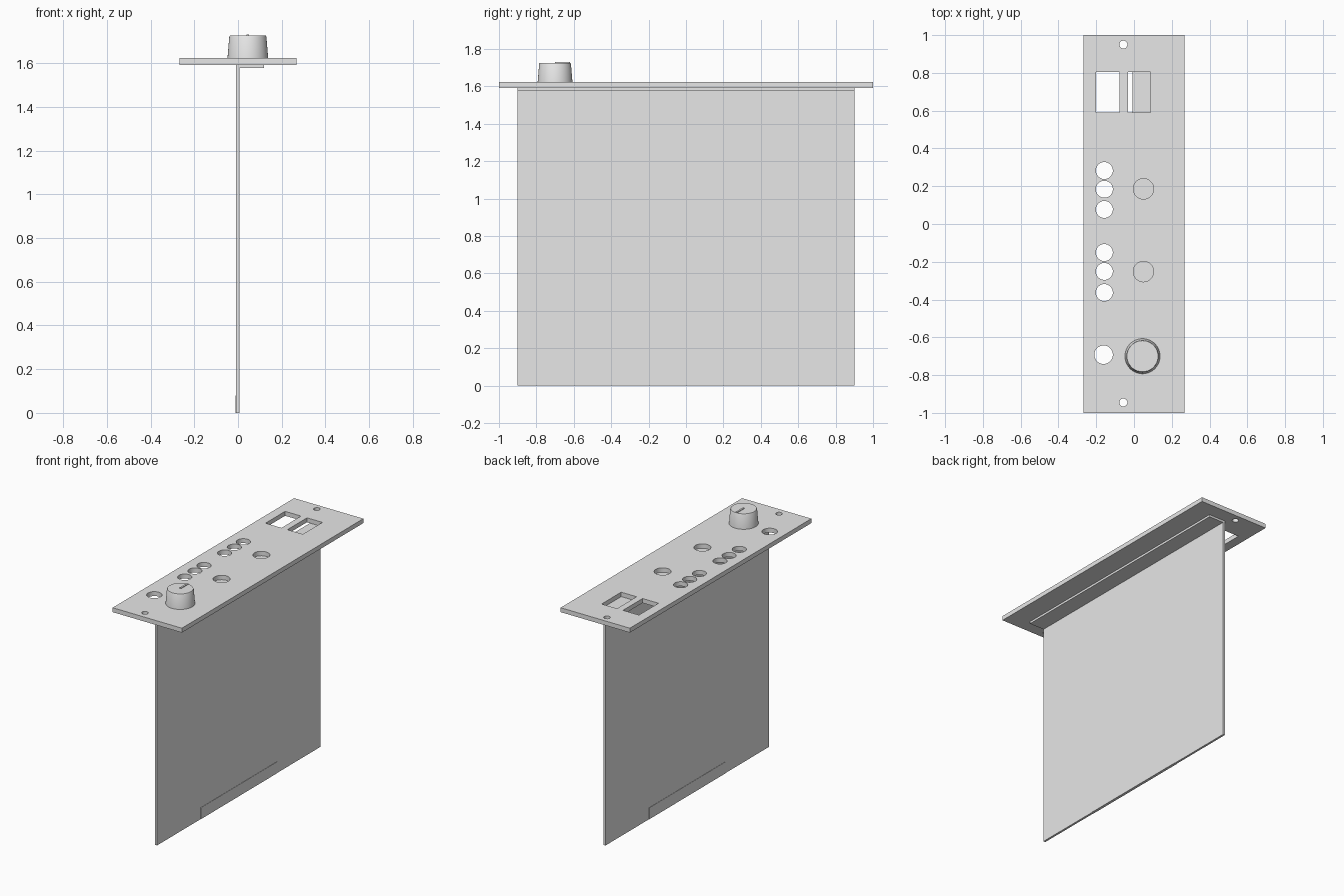
import bpy
import bmesh
from math import radians
from mathutils import Matrix

cube = bpy.data.objects.get("Cube")
if cube:
    bpy.data.objects.remove(cube, do_unlink=True)

grey = bpy.data.materials.new("plain grey")
grey.use_nodes = True
grey.diffuse_color = (0.8, 0.8, 0.8, 1)
grey.node_tree.nodes["Principled BSDF"].inputs["Base Color"].default_value = (0.8, 0.8, 0.8, 1)

PANEL_LOW, PANEL_TOP = 1.592, 1.623
BOARD_LEFT, BOARD_RIGHT = -0.009, 0.006
KNOB_X, KNOB_Y = 0.045, -0.7


def add_box(bm, low, high):
    size = [b - a for a, b in zip(low, high)]
    mid = [(a + b) / 2 for a, b in zip(low, high)]
    bmesh.ops.create_cube(bm, size=1, matrix=Matrix.Translation(mid) @ Matrix.Diagonal((*size, 1)))


def add_cone(bm, x, y, z0, z1, r0, r1, sides=48):
    bmesh.ops.create_cone(bm, cap_ends=True, segments=sides, radius1=r0, radius2=r1,
                          depth=z1 - z0, matrix=Matrix.Translation((x, y, (z0 + z1) / 2)))


def make(name, bm):
    bmesh.ops.recalc_face_normals(bm, faces=bm.faces)
    mesh = bpy.data.meshes.new(name)
    bm.to_mesh(mesh)
    bm.free()
    mesh.materials.append(grey)
    obj = bpy.data.objects.new(name, mesh)
    bpy.context.collection.objects.link(obj)
    return obj


def activate(obj):
    bpy.ops.object.select_all(action='DESELECT')
    obj.select_set(True)
    bpy.context.view_layer.objects.active = obj


def box(name, low, high):
    bm = bmesh.new()
    add_box(bm, low, high)
    return make(name, bm)


# Face panel
panel = box("face_panel", (-0.267, -1, PANEL_LOW), (0.267, 1, PANEL_TOP))

# Cutter for the round and rectangular openings
bm = bmesh.new()
holes = [(-0.157, y, 0.045) for y in (0.283, 0.184, 0.077, -0.151, -0.251, -0.363)]
holes += [(-0.161, -0.692, 0.049)]
holes += [(0.05, y, 0.054) for y in (0.186, -0.252)]
holes += [(-0.056, y, 0.021) for y in (0.95, -0.945)]
for x, y, r in holes:
    add_cone(bm, x, y, PANEL_LOW - 0.1, PANEL_TOP + 0.1, r, r)
for x0, x1 in ((-0.201, -0.078), (-0.032, 0.087)):
    add_box(bm, (x0, 0.59, PANEL_LOW - 0.1), (x1, 0.806, PANEL_TOP + 0.1))
cutter = make("opening_cutter", bm)
cutter.hide_render = True

cut = panel.modifiers.new("openings", 'BOOLEAN')
cut.operation = 'DIFFERENCE'
cut.solver = 'EXACT'
cut.object = cutter
activate(panel)
bpy.ops.object.modifier_apply(modifier=cut.name)
bpy.data.objects.remove(cutter, do_unlink=True)
bpy.ops.object.shade_smooth_by_angle(angle=radians(30))

# Upright board with its folded mounting flange, extruded from an L profile
bm = bmesh.new()
profile = [(BOARD_LEFT, 0), (BOARD_RIGHT, 0), (BOARD_RIGHT, 1.577), (0.12, 1.577),
           (0.12, PANEL_LOW), (BOARD_LEFT, PANEL_LOW)]
face = bm.faces.new([bm.verts.new((x, -0.9, z)) for x, z in profile])
side = bmesh.ops.extrude_face_region(bm, geom=[face])
moved = [v for v in side["geom"] if isinstance(v, bmesh.types.BMVert)]
bmesh.ops.translate(bm, verts=moved, vec=(0, 1.8, 0))
make("board_and_flange", bm)

# Slightly raised contact strip along the bottom edge
box("edge_connector", (BOARD_LEFT - 0.002, -0.42, 0), (BOARD_RIGHT + 0.002, 0.42, 0.08))

# Tapered knob with a softened rim
bm = bmesh.new()
sections = [(0.093, PANEL_TOP), (0.085, 1.72), (0.082, 1.726)]
rings = []
for r, z in sections:
    ring = bmesh.ops.create_circle(bm, segments=64, radius=r,
                                   matrix=Matrix.Translation((KNOB_X, KNOB_Y, z)))
    rings.append(ring["verts"])
for low, high in zip(rings, rings[1:]):
    for i in range(len(low)):
        j = (i + 1) % len(low)
        bm.faces.new((low[i], low[j], high[j], high[i]))
bm.faces.new(rings[0])
bm.faces.new(rings[-1])
knob = make("knob", bm)
activate(knob)
bpy.ops.object.shade_smooth_by_angle(angle=radians(35))

# Raised pointer line on the knob
box("knob_pointer", (KNOB_X - 0.006, KNOB_Y, 1.72), (KNOB_X + 0.006, KNOB_Y + 0.08, 1.731))
